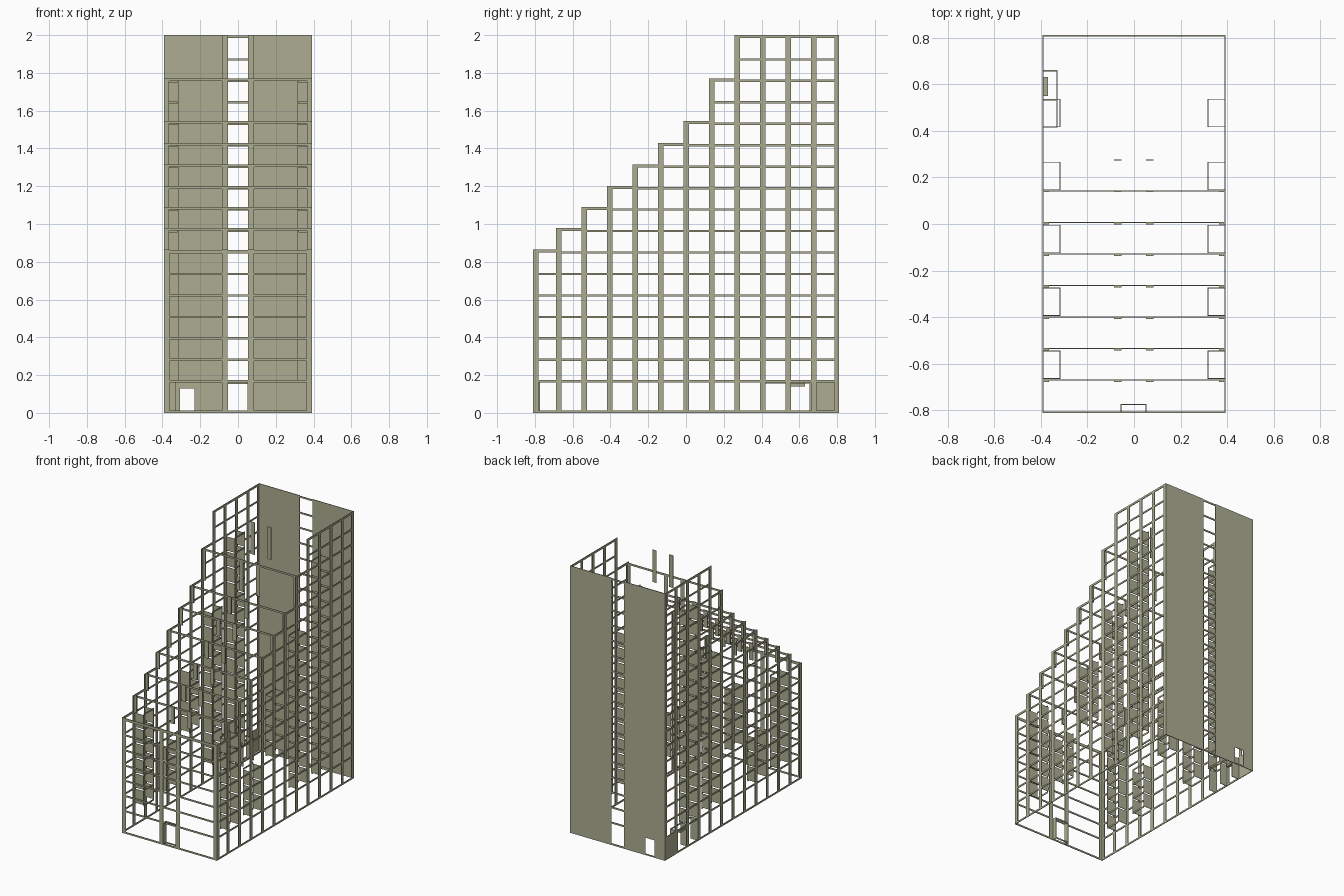
import bpy, bmesh
from mathutils import Matrix

if "Cube" in bpy.data.objects:
    bpy.data.objects.remove(bpy.data.objects["Cube"])

STONE = bpy.data.materials.new("stone")
STONE.diffuse_color = (0.42, 0.42, 0.29, 1)
STONE.use_nodes = True
STONE.node_tree.nodes["Principled BSDF"].inputs["Base Color"].default_value = STONE.diffuse_color

X, Y, T = 0.393, 0.81, 0.005
PITCH = 2 * Y / 12
STEPS = [0.865, 0.98, 1.09, 1.2, 1.315, 1.43, 1.545, 1.77, 2, 2, 2, 2]
FLOORS = [0.006, 0.167] + [0.281 + 0.1136 * i for i in range(15)] + [1.991]
BH = 0.012          # beam height
ROWS = [-Y + PITCH * k for k in range(13)]


def part(name, boxes):
    """One object made of boxes (x0, x1, y0, y1, z0, z1)."""
    bm = bmesh.new()
    for x0, x1, y0, y1, z0, z1 in boxes:
        m = Matrix.Translation(((x0 + x1) / 2, (y0 + y1) / 2, (z0 + z1) / 2))
        m = m @ Matrix.Diagonal((x1 - x0, y1 - y0, z1 - z0, 1))
        bmesh.ops.create_cube(bm, size=1, matrix=m)
    me = bpy.data.meshes.new(name)
    bm.to_mesh(me)
    bm.free()
    me.materials.append(STONE)
    ob = bpy.data.objects.new(name, me)
    bpy.context.collection.objects.link(ob)
    return ob


def flip(boxes):
    return [(-b[1], -b[0]) + b[2:] for b in boxes]


# Recessed balcony bays: start row, bottom and top
RECESSES = {1: (0.167, 0.85), 3: (0.167, 0.51), 5: (0.508, 0.965),
            7: (0.167, 1.303), 9: (0.167, 1.76)}

# Side frame columns
cols = []
for k, y in enumerate(ROWS):
    top = STEPS[min(k, 11)]
    y0, y1 = max(y - 0.013, -Y), min(y + 0.015, Y)
    if k == 0:
        y1 = -0.782
    if k == 12:
        y0 = 0.785
    cols.append((X - T, X, y0, y1, 0, top))
part("right_columns", cols)
part("left_columns", flip(cols))

# Side frame beams, moved inward on the recessed bays
beams, recess = [], []
for k in range(12):
    y0, y1 = ROWS[k], ROWS[k + 1]
    levels = [z for z in FLOORS if z < STEPS[k] - 0.03] + [STEPS[k] - 0.008]
    for z in levels:
        h = 0.008 if z == levels[-1] else BH / 2
        beams.append((X - T, X, y0, y1, z - h, z + h))
        if k in RECESSES and RECESSES[k][0] - .01 < z < RECESSES[k][1] + .01:
            recess.append((0.316, 0.319, y0 + 0.012, y1 - 0.005, z - BH / 2, z + BH / 2))
part("right_beams", beams)
part("left_beams", flip(beams))

# Recess end walls, storey by storey
for k, (za, zb) in RECESSES.items():
    for z, zn in zip(FLOORS[:-1], FLOORS[1:]):
        if z > za - 0.01 and zn < zb + 0.01:
            for y in (ROWS[k] + 0.012, ROWS[k + 1] - 0.005):
                recess.append((0.316, X - T, y - 0.0015, y + 0.0015, z + 0.005, zn - 0.005))
part("right_recesses", recess)
part("left_recesses", flip(recess))

# Front facade
front = [(a, b, -Y, -Y + T, 0, 0.865) for a, b in
         ((-X, -0.363), (-0.085, -0.055), (0.052, 0.085), (0.363, X))]
for z in [f for f in FLOORS if f < 0.9]:
    front.append((-X, X, -Y, -Y + T, z - BH / 2, z + BH / 2 + (0.008 if z > 0.8 else 0)))
part("front_facade", front)

# Entrance porch cheeks and lintel
part("entrance_porch", [(-0.057, -0.053, -Y, -0.773, 0, 0.165),
                        (0.05, 0.054, -Y, -0.773, 0, 0.165),
                        (-0.057, 0.054, -0.777, -0.773, 0.153, 0.165),
                        (-0.057, 0.054, -0.777, -0.773, 0, 0.01)])

# Stepped terrace facades
terrace = []
for k in range(1, 9):
    y, lo, hi = ROWS[k] + 0.006, STEPS[k - 1], STEPS[k]
    t = 0.009 if k < 7 else 0.003
    xs = [(-0.086, -0.054), (0.052, 0.084)]
    if k < 8:
        xs += [(-X, -0.365), (0.365, X)]
        terrace.append((-X, X, y - 0.002, y + 0.002, hi - 0.014, hi))
    for a, b in xs:
        terrace.append((a, b, y - t, y, lo - 0.012, hi))
part("terrace_facades", terrace)

# Rear wall with door opening and glazed centre strip
y0, y1 = Y - T, Y
rear = [(0.052, X, y0, y1, 0, 2), (-X, -0.307, y0, y1, 0, 2),
        (-0.23, -0.055, y0, y1, 0, 2), (-0.307, -0.23, y0, y1, 0.13, 2),
        (-0.307, -0.23, y0, y1, 0, 0.01)]
rear += [(-0.055, 0.052, y0, y1, z - BH / 2, z + BH / 2) for z in FLOORS]
part("rear_wall", rear)

# Rear corner store on the left side
part("corner_store", [(-X, -X + T, 0.68, Y, 0, 0.165),
                      (-X, -0.328, 0.655, 0.66, 0, 0.165),
                      (-X, -0.328, 0.53, 0.534, 0, 0.165),
                      (-0.332, -0.328, 0.415, 0.66, 0.155, 0.165),
                      (-X, -0.328, 0.413, 0.416, 0, 0.165),
                      (-X, -0.37, 0.55, 0.63, 0.14, 0.155)])
